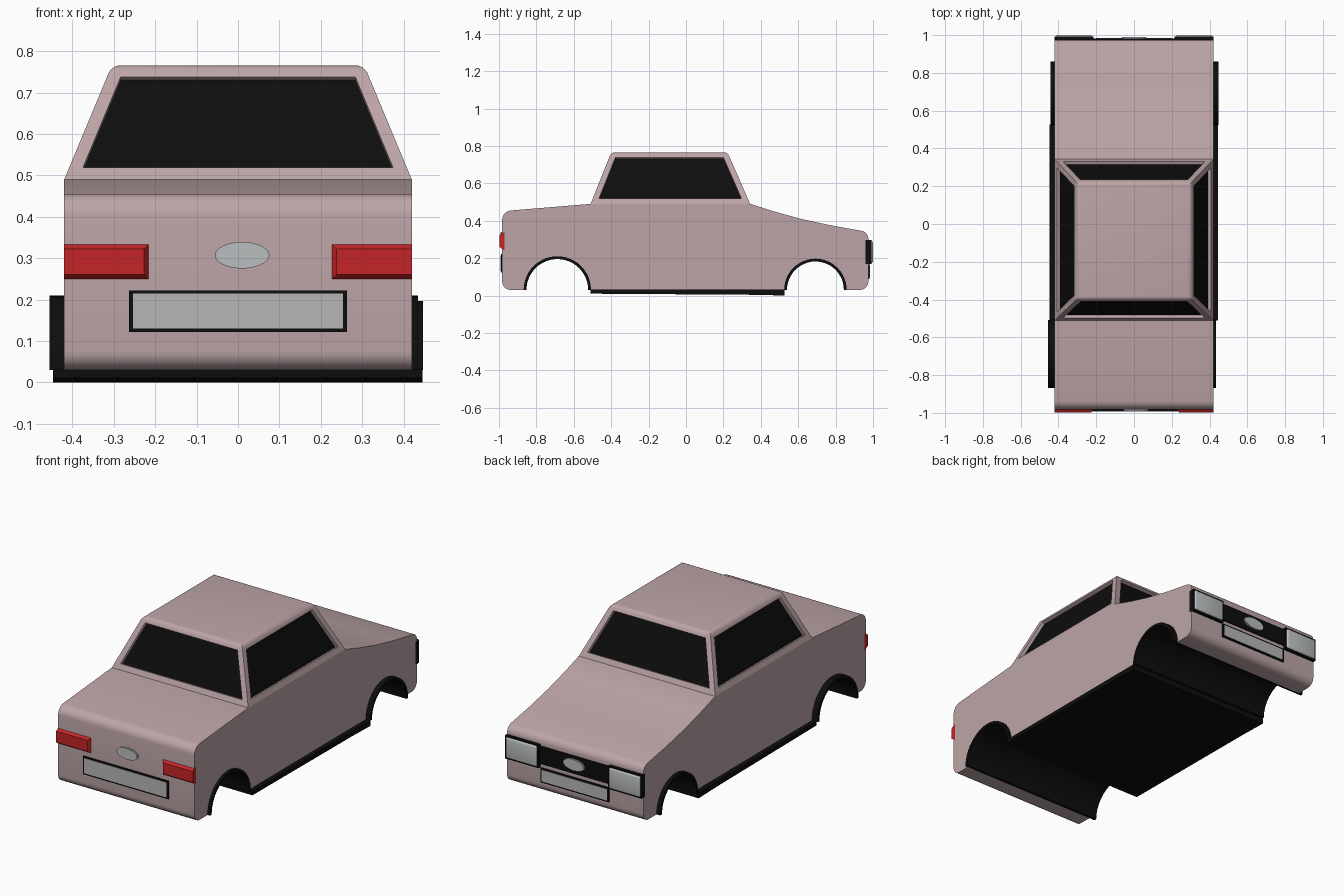
import bpy, bmesh
from math import sin, cos, pi, radians

if "Cube" in bpy.data.objects:
    bpy.data.objects.remove(bpy.data.objects["Cube"])


def material(name, r, g, b):
    m = bpy.data.materials.new(name)
    m.use_nodes = True
    m.diffuse_color = (r, g, b, 1)
    bsdf = next(n for n in m.node_tree.nodes if n.type == 'BSDF_PRINCIPLED')
    bsdf.inputs["Base Color"].default_value = (r, g, b, 1)
    bsdf.inputs["Roughness"].default_value = 0.5
    return m


PAINT = material("dusty pink paint", 0.51, 0.375, 0.385)
BLACK = material("black trim", 0.004, 0.004, 0.004)
RED = material("red lamp", 0.56, 0.018, 0.02)
GREY = material("plate grey", 0.47, 0.47, 0.47)
LENS = material("lens grey", 0.5, 0.52, 0.52)


def finish(name, bm, *mats):
    bmesh.ops.recalc_face_normals(bm, faces=bm.faces)
    mesh = bpy.data.meshes.new(name)
    bm.to_mesh(mesh)
    bm.free()
    for m in mats:
        mesh.materials.append(m)
    ob = bpy.data.objects.new(name, mesh)
    bpy.context.collection.objects.link(ob)
    bpy.ops.object.select_all(action='DESELECT')
    ob.select_set(True)
    bpy.context.view_layer.objects.active = ob
    bpy.ops.object.shade_smooth_by_angle(angle=radians(30))
    return ob


def arc(cy, cz, r, start, end, n):
    angles = [radians(start + (end - start) * i / n) for i in range(n + 1)]
    return [(cy + r * cos(a), cz + r * sin(a)) for a in angles]


def extrude_profile(name, points, x0, x1, mat):
    """Extrude a side-view (y, z) outline across the width."""
    bm = bmesh.new()
    face = bm.faces.new([bm.verts.new((x0, y, z)) for y, z in points])
    new = bmesh.ops.extrude_face_region(bm, geom=[face])["geom"]
    verts = [v for v in new if isinstance(v, bmesh.types.BMVert)]
    bmesh.ops.translate(bm, verts=verts, vec=(x1 - x0, 0, 0))
    return finish(name, bm, mat)


def box(name, x0, x1, y0, y1, z0, z1, mat, bevel=0.0):
    bm = bmesh.new()
    bmesh.ops.create_cube(bm, size=1)
    for v in bm.verts:
        v.co = ((x0 + x1) / 2 + v.co.x * (x1 - x0),
                (y0 + y1) / 2 + v.co.y * (y1 - y0),
                (z0 + z1) / 2 + v.co.z * (z1 - z0))
    if bevel:
        bmesh.ops.bevel(bm, geom=bm.edges[:], offset=bevel, segments=3,
                        profile=0.5, affect='EDGES')
    return finish(name, bm, mat)


W = 0.42          # half width of the body
SILL = 0.03       # underside height
BELT = 0.49       # base of the cabin
WELLS = {"front": (-0.688, 0.178), "rear": (0.692, 0.165)}

# Lower body: one side outline with both wheel arches
outline = arc(-0.933, 0.405, 0.05, 180, 95, 6)
outline += [(-0.51, BELT), (0.343, BELT), (0.47, 0.45), (0.61, 0.411), (0.78, 0.374)]
outline += arc(0.93, 0.302, 0.045, 75, 0, 6)
outline += arc(0.93, 0.075, 0.045, 0, -90, 6)
for end in ("rear", "front"):
    cy, r = WELLS[end]
    outline += arc(cy, SILL, r, 0, 180, 24)
outline += arc(-0.938, 0.075, 0.045, 270, 180, 6)
extrude_profile("body_shell", outline, -W, W, PAINT)

# Wheel well linings and floor pan
for end, shift in (("front", -0.01), ("rear", 0.002)):
    cy, r = WELLS[end]
    lining = arc(cy, SILL, r + 0.002, 0, 180, 24) + arc(cy, SILL, r - 0.013, 180, 0, 24)
    extrude_profile(end + "_wheel_well", lining, shift - 0.445, shift + 0.445, BLACK)
pan = [(-0.51, 0.031), (0.527, 0.031), (0.527, 0), (0.37, 0.004), (-0.51, 0.01)]
extrude_profile("floor_pan", pan, -0.447, 0.446, BLACK)

# Cabin: tapered box, recessed windows, rounded roof edge
bm = bmesh.new()
bmesh.ops.create_cube(bm, size=2)
for v in bm.verts:
    top = v.co.z > 0
    v.co.x *= 0.305 if top else W
    if top:
        v.co.y = -0.4 if v.co.y < 0 else 0.222
    else:
        v.co.y = -0.51 if v.co.y < 0 else 0.343
    v.co.z = 0.766 if top else BELT
bmesh.ops.delete(bm, geom=[f for f in bm.faces if f.normal.z < -0.9], context='FACES_ONLY')
bm.normal_update()
walls = [f for f in bm.faces if f.normal.z < 0.9]
bmesh.ops.inset_individual(bm, faces=walls, thickness=0.031, use_even_offset=True)
bmesh.ops.inset_individual(bm, faces=walls, thickness=0.0005, depth=-0.018,
                           use_even_offset=True)
for f in walls:
    f.material_index = 1
rim = [e for e in bm.edges if all(v.co.z > 0.76 for v in e.verts)]
bmesh.ops.bevel(bm, geom=rim, offset=0.02, segments=4, profile=0.5, affect='EDGES')
finish("cabin", bm, PAINT, BLACK)

# Tail lamps: blocks with a chamfered outer face, flush with the body side
for side, s in (("right", -1), ("left", 1)):
    inner = 0.207 if s < 0 else 0.218
    bm = bmesh.new()
    bmesh.ops.create_cube(bm, size=2)
    for v in bm.verts:
        face_in = 0.02 if v.co.y < 0 else 0
        v.co.x = s * (W + 0.001 if v.co.x * s > 0 else inner + face_in)
        v.co.z = 0.342 - face_in if v.co.z > 0 else 0.24 + face_in
        v.co.y = -0.998 if v.co.y < 0 else -0.97
    finish(side + "_red_lamp", bm, RED)

# Headlamps: black housing with a rounded lens
for side, s in (("right", -1), ("left", 1)):
    a, b = sorted((s * 0.215, s * (W + 0.001)))
    box(side + "_lamp_housing", a, b, 0.96, 0.992, 0.168, 0.297, BLACK)
    box(side + "_lamp_lens", a + 0.007, b - 0.007, 0.965, 1.0, 0.175, 0.29, LENS, 0.008)

# Grille between the headlamps
box("grille", -0.215, 0.215, 0.96, 0.982, 0.19, 0.288, BLACK)


# Number plates: black surround and blank grey panel
def plate(name, x, z0, z1, y, d):
    ys = sorted((y - d * 0.02, y + d * 0.007))
    box(name + "_surround", -x, x, *ys, z0, z1, BLACK)
    ys = sorted((y, y + d * 0.009))
    box(name + "_panel", -x + 0.009, x - 0.009, *ys, z0 + 0.008, z1 - 0.008, GREY)


plate("front_plate", 0.263, 0.122, 0.222, -0.983, -1)
plate("rear_plate", 0.21, 0.088, 0.168, 0.975, 1)


# Plain oval badges with a thin raised rim
def badge(name, x, y, z, d):
    for part, scale, depth, mat in (("rim", 1, 0.006, GREY), ("disc", 0.92, 0.008, LENS)):
        bm = bmesh.new()
        bmesh.ops.create_cone(bm, cap_ends=True, segments=40, radius1=1, radius2=1, depth=2)
        for v in bm.verts:
            v.co = (x + v.co.x * 0.066 * scale, y + d * depth * v.co.z,
                    z + v.co.y * 0.032 * scale)
        finish(name + "_" + part, bm, mat)


badge("front_badge", 0.01, -0.983, 0.307, -1)
badge("rear_badge", 0.0, 0.982, 0.242, 1)
